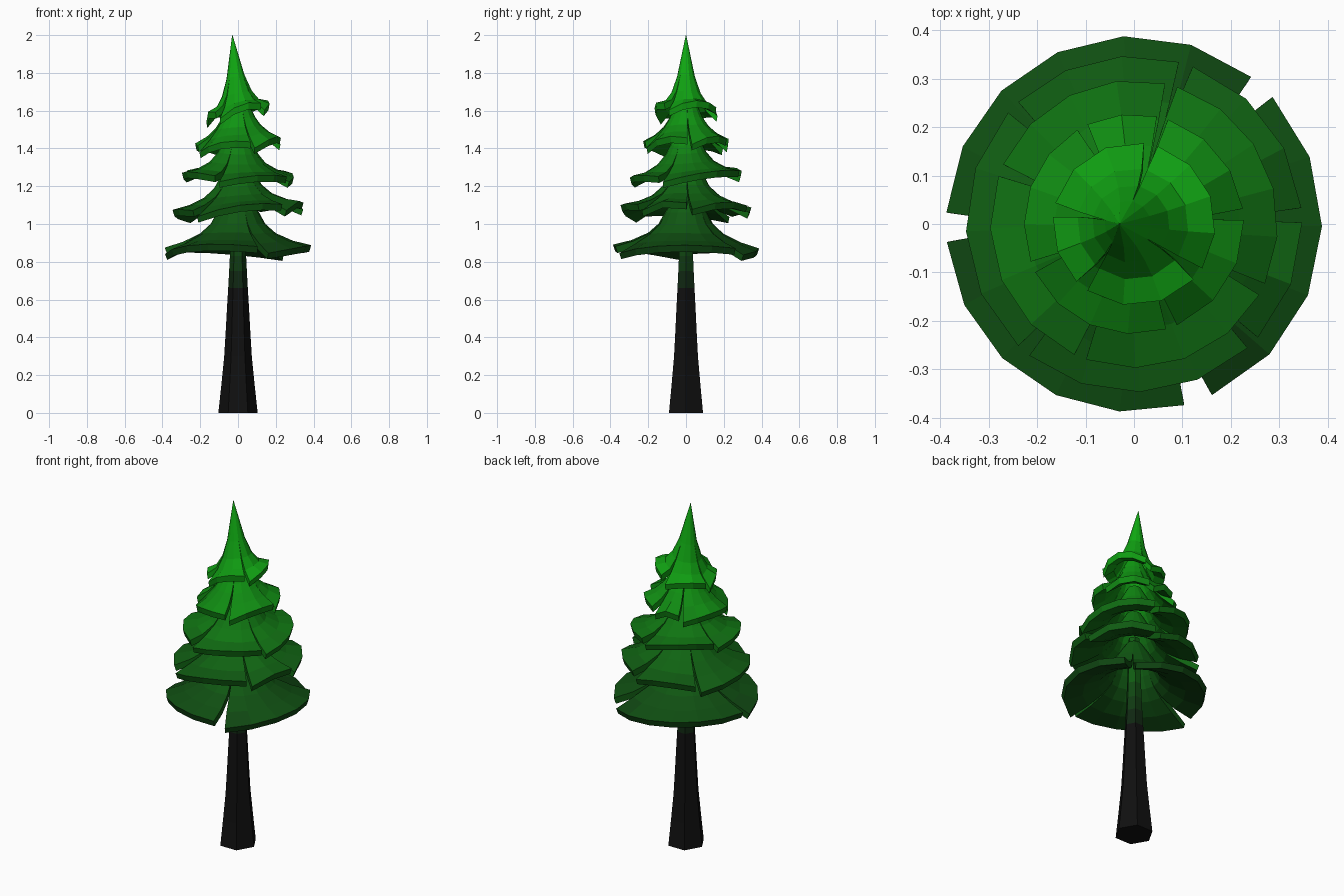
import bpy, bmesh, math

if "Cube" in bpy.data.objects:
    bpy.data.objects.remove(bpy.data.objects["Cube"])

# colour gradient by height: (z, green in linear light)
GRADIENT = [(0, .006), (.45, .007), (.65, .013), (.87, .07), (1.1, .11), (1.28, .16),
            (1.45, .24), (1.62, .33), (2.0, .43)]
BANDS = 25


def green_at(z):
    for (z0, g0), (z1, g1) in zip(GRADIENT, GRADIENT[1:]):
        if z <= z1:
            return g0 + (g1 - g0) * (z - z0) / (z1 - z0)
    return GRADIENT[-1][1]


mats = []
for i in range(BANDS):
    g = green_at((i + .5) * 2 / BANDS)
    m = bpy.data.materials.new("foliage_%02d" % i)
    m.diffuse_color = (.005, g, .006, 1)
    if g < .012:
        m.diffuse_color = (.005, .005, .005, 1)
    mats.append(m)


def finish(name, bm):
    bmesh.ops.recalc_face_normals(bm, faces=bm.faces)
    for f in bm.faces:
        z = f.calc_center_median().z
        f.material_index = min(BANDS - 1, max(0, int(z / 2 * BANDS)))
    me = bpy.data.meshes.new(name)
    bm.to_mesh(me)
    bm.free()
    for m in mats:
        me.materials.append(m)
    ob = bpy.data.objects.new(name, me)
    bpy.context.collection.objects.link(ob)
    return ob


def loft(bm, rings, closed_ring=True):
    """Skin equal rings of points and cap both ends."""
    rows = [[bm.verts.new(p) for p in r] for r in rings]
    n = len(rows[0])
    for a, b in zip(rows, rows[1:]):
        for i in range(n):
            j = (i + 1) % n
            bm.faces.new((a[i], a[j], b[j], b[i]))
    bm.faces.new(rows[0])
    bm.faces.new(rows[-1])


# trunk: flared six-sided post
bm = bmesh.new()
trunk = [(0, .104), (.15, .088), (.3, .073), (.45, .064), (.56, .058), (.66, .052),
         (.75, .047), (.83, .043), (.92, .040), (1.2, .032)]
loft(bm, [[(r * math.cos(k * math.pi / 3), r * math.sin(k * math.pi / 3), z)
           for k in range(6)] for z, r in trunk])
finish("trunk", bm)


def tier(name, profile, slits, step, width, tilt, saw, lean=0, thick=.034):
    """Drooping skirt split into boughs at the slit angles."""
    bm = bmesh.new()
    R, z_rim = profile[0]
    z_top = profile[-1][1]
    # closed section: outer surface down, then the underside
    under = [(r * (.97 if i == 0 else .95), z - thick)
             for i, (r, z) in enumerate(profile[:-1])]
    section = profile + under[::-1]
    slits = sorted(s % 360 for s in slits)
    for n, a0 in enumerate(slits):
        a1 = slits[(n + 1) % len(slits)]
        if a1 <= a0:
            a1 += 360
        count = max(2, round((a1 - a0) / step))
        rings = []
        for k in range(count + 1):
            t = k / count
            ring = []
            for r, z in section:
                f = max(0, (r / R - .3) / .7)
                gap = width * f
                ang = math.radians(a0 + gap + (a1 - a0 - 2 * gap) * t)
                x, y = r * math.cos(ang), r * math.sin(ang)
                # boughs sag at one end and lift at the other
                dz = f * f * saw * ((t - .5) + .8 * math.sin(math.pi * t) - .4)
                zz = z + tilt[0] * x + tilt[1] * y + dz
                h = max(0, (z - z_rim) / (z_top - z_rim))
                ring.append((x + lean * h, y, zz))
            rings.append(ring)
        loft(bm, rings)
    finish(name, bm)


# five tiers, lowest first
tier("bough_tier_1", [(.388, .872), (.29, .905), (.2, .95), (.145, 1.0), (.112, 1.06), (.04, 1.17)],
     [47, 181, 290], 22.5, 4.5, (0, -.015), .035)
tier("bough_tier_2", [(.347, 1.085), (.26, 1.112), (.18, 1.15), (.125, 1.2), (.098, 1.25), (.04, 1.35)],
     [3, 72, 136, 229, 315], 21, 2.5, (.07, 0), .035)
tier("bough_tier_3", [(.297, 1.265), (.22, 1.285), (.15, 1.325), (.108, 1.375), (.085, 1.42), (.035, 1.51)],
     [75, 158, 248, 333], 22, 2.5, (-.03, .06), .03)
tier("bough_tier_4", [(.227, 1.432), (.165, 1.472), (.12, 1.515), (.09, 1.56), (.068, 1.61), (.03, 1.69)],
     [5, 75, 118, 203, 290], 24, 3, (.09, .03), .035)
tier("treetop", [(.168, 1.608), (.115, 1.638), (.08, 1.69), (.048, 1.78), (.001, 2.0)],
     [78, 170, 230, 322], 30, 5, (.2, -.03), .04, lean=-.03)

for m in bpy.data.materials:
    if m.users and not m.is_grease_pencil:
        m.use_nodes = True
        m.node_tree.nodes["Principled BSDF"].inputs["Base Color"].default_value = m.diffuse_color
